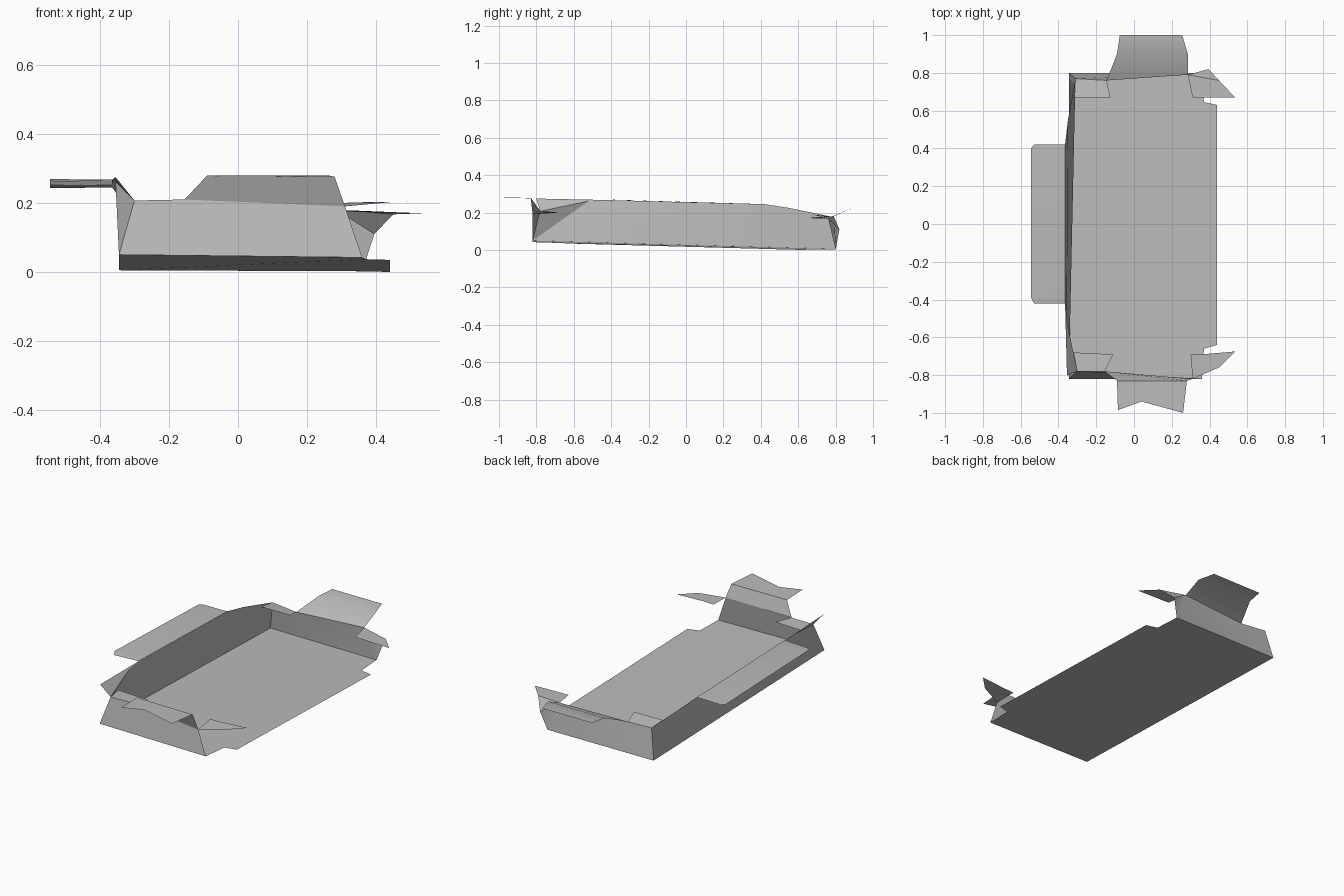
import bpy
import bmesh
from mathutils import Vector

cube = bpy.data.objects.get("Cube")
if cube:
    bpy.data.objects.remove(cube, do_unlink=True)

card = bpy.data.materials.new("grey card")
card.use_nodes = True
card.diffuse_color = (0.5, 0.5, 0.5, 1)
shader = card.node_tree.nodes["Principled BSDF"]
shader.inputs["Base Color"].default_value = card.diffuse_color
shader.inputs["Roughness"].default_value = 0.8

TRAY_MIDDLE = Vector((0, 0, 0.6))


def sheet(name, *panels):
    """Build one thin folded sheet from panels that share fold corners."""
    bm = bmesh.new()
    for panel in panels:
        bm.faces.new([bm.verts.new(point) for point in panel])
    bmesh.ops.remove_doubles(bm, verts=bm.verts, dist=0.0005)
    # Turn every panel towards the inside of the tray
    bm.normal_update()
    for face in bm.faces:
        if face.normal.dot(TRAY_MIDDLE - face.calc_center_median()) < 0:
            face.normal_flip()
        face.smooth = True
    mesh = bpy.data.meshes.new(name)
    bm.to_mesh(mesh)
    bm.free()
    mesh.materials.append(card)
    obj = bpy.data.objects.new(name, mesh)
    bpy.context.collection.objects.link(obj)
    # Keep the creases between panels crisp
    bpy.ops.object.select_all(action="DESELECT")
    obj.select_set(True)
    bpy.context.view_layer.objects.active = obj
    bpy.ops.object.shade_smooth_by_angle(angle=0.5)
    return obj


# Corners shared by neighbouring panels
front_base_a = (-0.345, -0.82, 0.05)
front_base_b = (0.36, -0.82, 0.042)
back_base_a = (-0.345, 0.80, 0.005)
back_base_b = (0.36, 0.80, 0.002)
front_top_a = (-0.30, -0.78, 0.207)
front_top_b = (-0.155, -0.78, 0.21)
front_top_c = (0.31, -0.82, 0.19)
back_top_a = (-0.31, 0.77, 0.18)
back_top_b = (-0.145, 0.76, 0.17)
back_top_c = (0.285, 0.79, 0.18)
back_wing = (0.45, 0.76, 0.167)
hinge_front = (-0.365, -0.42, 0.267)
hinge_back = (-0.365, 0.42, 0.245)
crease_front = (-0.355, -0.52, 0.262)
crease_back = (-0.35, 0.55, 0.225)

# Floor with a long lip and a notch at each end
sheet("floor", [
    front_base_a, front_base_b, (0.37, -0.66, 0.037), (0.44, -0.64, 0.035),
    (0.44, 0.63, 0), (0.37, 0.645, 0.002), back_base_b, back_base_a,
])

# Long side wall, with its front corner folded outward
sheet(
    "side_wall",
    [front_base_a, back_base_a, back_top_a, crease_back],
    [front_base_a, crease_back, hinge_back, hinge_front, crease_front],
    [front_base_a, crease_front, front_top_a],
    [front_top_a, crease_front, hinge_front, (-0.355, -0.80, 0.275)],
)

# Outer flap of the side wall, slightly curled at its front end
curl_in = (-0.365, -0.38, 0.268)
curl_out = (-0.545, -0.39, 0.269)
sheet(
    "side_flap",
    [hinge_back, curl_in, curl_out, (-0.545, 0.40, 0.244), (-0.53, 0.42, 0.243)],
    [curl_in, hinge_front, (-0.53, -0.42, 0.26), curl_out],
)

# Front wall and the flap folded up and out from it
sheet("front_wall",
      [front_base_a, front_top_a, front_top_b, front_top_c, front_base_b])
front_fold_a = (-0.09, -0.83, 0.279)
front_fold_b = (0.28, -0.83, 0.276)
sheet(
    "front_flap",
    [front_top_b, front_fold_a, front_fold_b, front_top_c],
    [front_fold_a, (-0.085, -0.985, 0.28), (0.04, -0.94, 0.28),
     (0.26, -1, 0.28), front_fold_b],
)

# Back wall with a bent wing, and its flap
sheet(
    "back_wall",
    [back_base_a, back_base_b, back_top_c, back_top_b, back_top_a],
    [back_base_b, (0.395, 0.82, 0.11), back_top_c],
    [back_top_c, (0.395, 0.82, 0.11), back_wing],
)
back_fold_a = (-0.09, 0.90, 0.23)
back_fold_b = (0.285, 0.90, 0.23)
sheet(
    "back_flap",
    [back_top_b, back_top_c, back_fold_b, back_fold_a],
    [back_fold_a, back_fold_b, (0.255, 1, 0.235), (-0.075, 1, 0.235)],
)

# Small tabs folded inward over the tray corners
sheet("front_right_tab", [front_top_a, front_top_b,
                          (-0.11, -0.69, 0.205), (-0.32, -0.68, 0.205)])
sheet("back_right_tab", [back_top_a, back_top_b,
                         (-0.125, 0.67, 0.19), (-0.315, 0.67, 0.19)])

# Pointed tabs at the open side
sheet("front_left_tab", [front_top_c, (0.45, -0.76, 0.203), (0.535, -0.675, 0.204),
                         (0.36, -0.69, 0.202), (0.30, -0.69, 0.20)])
sheet("back_left_tab", [back_top_c, back_wing, (0.535, 0.67, 0.17),
                        (0.31, 0.67, 0.175)])
